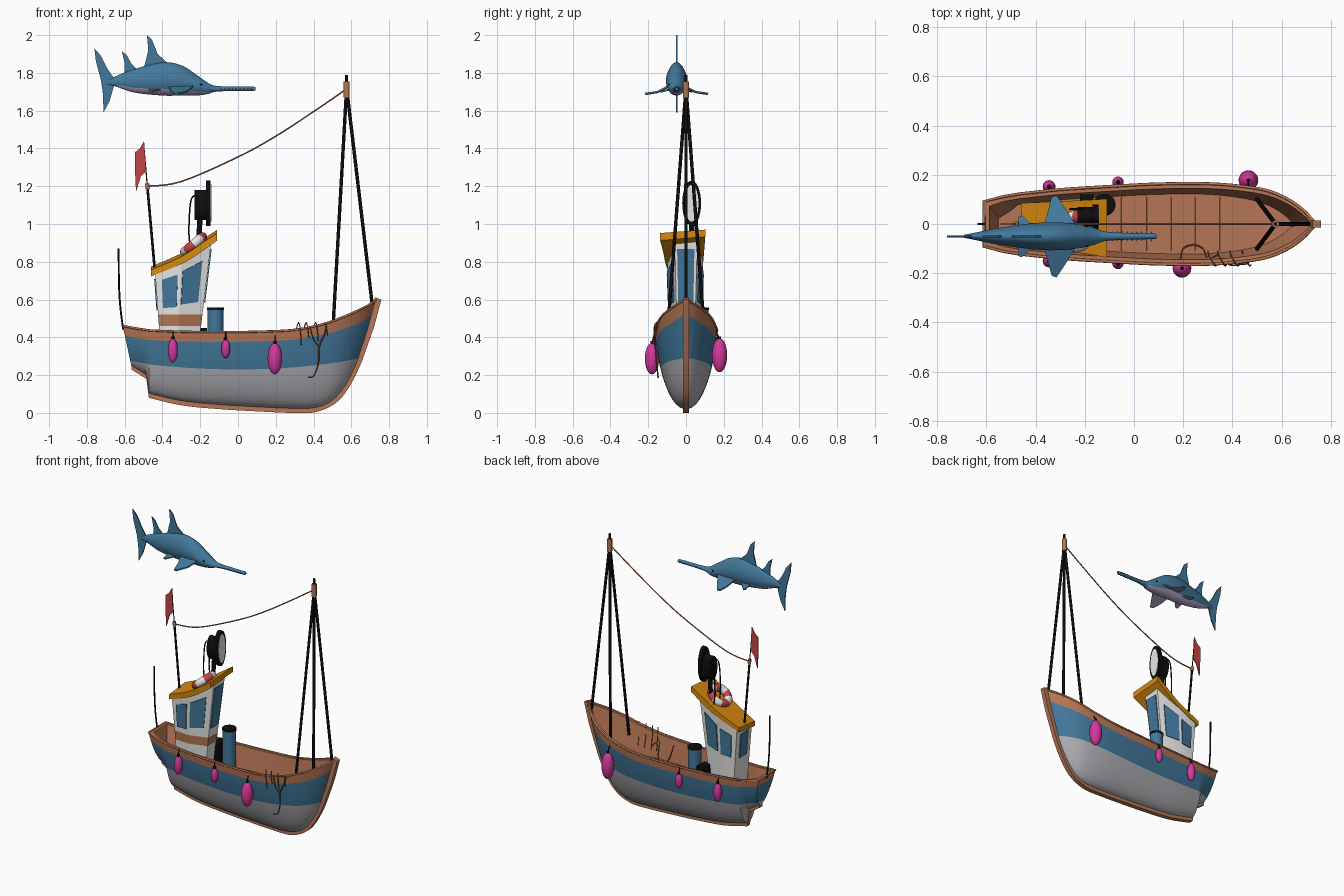
import bpy, bmesh, math
from mathutils import Vector, Matrix

if "Cube" in bpy.data.objects:
    bpy.data.objects.remove(bpy.data.objects["Cube"])

COL = dict(blue=(.055, .19, .33), grey=(.42, .42, .45), lilac=(.40, .34, .50), brown=(.47, .18, .09),
           orange=(.68, .25, .005), magenta=(.65, .04, .33), red=(.55, .06, .06), white=(.8, .8, .78),
           black=(.004, .004, .004), rope_brown=(.25, .10, .05))
MAT = {}
for n, c in COL.items():
    MAT[n] = bpy.data.materials.new(n)
    MAT[n].diffuse_color = (*c, 1)


def finish(name, bm, mats, angle=35):
    me = bpy.data.meshes.new(name)
    bm.to_mesh(me)
    bm.free()
    ob = bpy.data.objects.new(name, me)
    bpy.context.collection.objects.link(ob)
    for m in mats:
        me.materials.append(MAT[m])
    bpy.ops.object.select_all(action='DESELECT')
    ob.select_set(True)
    bpy.context.view_layer.objects.active = ob
    bpy.ops.object.shade_smooth_by_angle(angle=math.radians(angle))
    return ob


def grid(rows, rule, closed=False, caps=False):
    """Skin a list of point rows; rule(i, j) gives the material index."""
    bm = bmesh.new()
    vs = [[bm.verts.new(p) for p in r] for r in rows]
    n = len(rows[0])
    for i in range(len(rows) - 1):
        for j in range(n if closed else n - 1):
            k = (j + 1) % n
            f = bm.faces.new((vs[i][j], vs[i][k], vs[i + 1][k], vs[i + 1][j]))
            f.material_index = rule(i, j)
    if caps:
        bm.faces.new(vs[0])
        bm.faces.new(vs[-1])
        bmesh.ops.recalc_face_normals(bm, faces=bm.faces)
    bmesh.ops.remove_doubles(bm, verts=bm.verts, dist=1e-4)
    return bm


def plate(name, pts, off, mats, under=False):
    """Thin slab of an outline, thickened by +-off; under paints its underside."""
    off = Vector(off)
    bm = grid([[Vector(p) - off for p in pts], [Vector(p) + off for p in pts]], lambda i, j: 0, True, True)
    for f in bm.faces:
        f.material_index = int(under and f.normal.z < -.5)
    return finish(name, bm, mats)


def tube(name, pts, r, mat):
    cu = bpy.data.curves.new(name, 'CURVE')
    cu.dimensions = '3D'
    cu.bevel_depth, cu.bevel_resolution, cu.use_fill_caps = r, 2, True
    s = cu.splines.new('POLY')
    s.points.add(len(pts) - 1)
    for p, q in zip(s.points, pts):
        p.co = (*q, 1)
    cu.materials.append(MAT[mat])
    bpy.context.collection.objects.link(bpy.data.objects.new(name, cu))


def ball(name, c, s, mat):
    bm = bmesh.new()
    bmesh.ops.create_uvsphere(bm, u_segments=20, v_segments=14, radius=1,
                              matrix=Matrix.Translation(c) @ Matrix.Diagonal((*s, 1)))
    finish(name, bm, [mat], 60)


def drum(name, c, size, mat, rot=Matrix()):
    bm = bmesh.new()
    bmesh.ops.create_cone(bm, cap_ends=True, segments=28, radius1=1, radius2=1, depth=1,
                          matrix=Matrix.Translation(c) @ rot @ Matrix.Diagonal((*size, 1)))
    finish(name, bm, [mat])


def smooth(pts, n=5):
    out = []
    for i in range(len(pts) - 1):
        q = [pts[max(0, min(len(pts) - 1, i + k))] for k in (-1, 0, 1, 2)]
        for s in range(n):
            t = s / n
            out.append(tuple(.5 * (2 * b + (c - a) * t + (2 * a - 5 * b + 4 * c - d) * t * t
                                   + (3 * b - a - 3 * c + d) * t ** 3) for a, b, c, d in zip(*q)))
    return out + [tuple(pts[-1])]


# Hull stations: keel x, keel z, sheer x, sheer z, half width
stern = [(-.565, .25, -.61, .46, 0), (-.565, .25, -.61, .46, .092), (-.485, .20, -.53, .446, .112)]
ST = stern + smooth([(-.472, .10, -.47, .437, .122), (-.3, .06, -.3, .43, .14), (-.1, .04, -.1, .428, .153),
                     (.1, .028, .1, .43, .163), (.28, .02, .3, .44, .164), (.40, .022, .45, .47, .152),
                     (.49, .055, .55, .505, .133), (.56, .13, .63, .54, .098), (.62, .24, .69, .57, .055),
                     (.665, .36, .72, .59, .022), (.70, .46, .735, .60, .006)])
full = lambda v: .5 * max(v, 0) ** .36 + .5 * (1 - (1 - v) ** 2) ** .6
rows = []
for k, (kx, kz, sx, sz, w) in enumerate(ST):
    at = lambda v: (kx + (sx - kx) * v, -w * full(v), kz + (sz - kz) * v)
    vb = 1 - (.052 + .025 * min(1, max(0, (sx - .4) / .25))) / (sz - kz)
    vg = min(vb, max(0, (.23 + .12 * sx * sx - kz) / (sz - kz)))
    vd = max(.08, (.285 + .6 * max(0, sz - .50) - kz) / (sz - kz))
    d = at(vd)
    sh = .022 if k < 2 else 0
    row = [(d[0] + sh, 0, d[2]), (d[0] + sh, -max(0, w * full(vd) - .024), d[2]),
           (sx + sh, -max(0, w - .02), sz), at(1)]
    row += [at(vb + (vg - vb) * s / 3) for s in range(4)]
    row += [at(vg * (1 - s / 8) ** 1.5) for s in range(1, 9)]
    rows.append(row)
hull = finish('hull', grid(rows, lambda i, j: 0 if j < 4 else 1 if j < 7 else 2), ['brown', 'blue', 'grey'], 40)
m = hull.modifiers.new('mirror', 'MIRROR')
m.use_axis = (False, True, False)

# Gunwale rail, keel and stem
rim = [(s[2], -s[4], s[3]) for s in ST]
tube('gunwale_rail', rim + [(x, -y, z) for x, y, z in reversed(rim)], .006, 'brown')
keel = [(s[0], s[1]) for s in ST[1:]] + [(.737, .60)]
inner = [(x - (.012 if x > .5 else 0), z + .012) for x, z in keel]
outer = [(x + .022 * min(1, max(0, (x - .38) / .15)), z - .02 * min(1, max(0, 1 - (x - .4) / .2))) for x, z in keel]
keel_rows = [[(a[0], -.015, a[1]), (b[0], -.015, b[1]), (b[0], .015, b[1]), (a[0], .015, a[1])]
             for a, b in zip(inner, outer)]
finish('keel_and_stem', grid(keel_rows, lambda i, j: 0, True, True), ['brown'])

# Deck planks
for x in (-.05, .05, .15, .25, .35):
    tube('deck_seam', [(x, -.11, .285), (x, .11, .285)], .002, 'brown')

# Wheelhouse: six walls flaring upwards, with a brown band on the near side and front
lo = [(-.41, -.075), (-.32, -.08), (-.21, -.045), (-.21, .045), (-.32, .08), (-.41, .075)]
hi = [(-.44, -.085, .755), (-.30, -.10, .815), (-.14, -.06, .92), (-.14, .06, .92), (-.30, .09, .815), (-.44, .08, .755)]


def wall(i, z):
    a, b = Vector((*lo[i % 6], .34)), Vector(hi[i % 6])
    return a + (b - a) * ((z - .34) / (b.z - .34))


levels = [[wall(i, z) for i in range(6)] for z in (.27, .46, .52)] + [[Vector(p) for p in hi]]
finish('wheelhouse', grid(levels, lambda i, j: int(i == 1 and j < 3), True, True), ['white', 'brown'], 20)


def window(i, u0, u1, v0, v1):
    a, b, c, d = wall(i, .52), wall(i + 1, .52), Vector(hi[(i + 1) % 6]), Vector(hi[i])
    n = (b - a).cross(d - a).normalized()
    pts = [a.lerp(b, u).lerp(d.lerp(c, u), v) + n * .004 for u, v in ((u0, v0), (u1, v0), (u1, v1), (u0, v1))]
    plate('window', pts, n * .003, ['blue'])


window(0, .25, .88, .14, .74)
window(1, .06, .74, .18, .76)
window(2, .1, .88, .16, .87)
window(3, .26, .94, .18, .76)
window(4, .12, .75, .14, .74)
window(5, .25, .75, .1, .8)

# Sloping roof, slightly askew
R = smooth([(-.46, .735, .765, -.085, .085), (-.3, .80, .835, -.108, .092), (-.2, .86, .90, -.12, .097),
            (-.11, .925, .96, -.137, .102)], 4)
finish('roof', grid([[(x, l, b - .012), (x, r, b + .008), (x, r, t + .01), (x, l, t - .008)] for x, b, t, l, r in R],
                    lambda i, j: 0, True, True), ['orange'])

# Funnel and engine box
drum('funnel', (-.12, .078, .415), (.042, .042, .27), 'blue')
drum('funnel_rim', (-.12, .078, .552), (.045, .045, .012), 'black')
plate('engine_box', [(-.22, .04, .36), (-.165, .04, .36), (-.165, .12, .36), (-.22, .12, .36)], (0, 0, .09), ['black'])

# Searchlight
ax = Matrix.Rotation(math.pi / 2, 4, 'Y')
drum('lamp_rim', (-.157, .03, 1.11), (.12, .05, .024), 'black', ax)
drum('lamp_glass', (-.1435, .03, 1.11), (.098, .036, .004), 'white', ax)
drum('lamp_body', (-.195, .03, 1.10), (.08, .04, .07), 'black', ax)
for y in (.0, .06):
    tube('lamp_bracket', smooth([(-.25, y, .86), (-.26, y, .96), (-.25, y, 1.12), (-.22, y, 1.15), (-.19, y, 1.12)]), .004, 'black')
tube('lamp_post', [(-.21, .03, .88), (-.20, .03, 1.05)], .014, 'black')

# Life ring lying on the roof
T = Matrix.Translation((-.235, -.03, .892)) @ Matrix.Rotation(math.radians(-40), 4, 'Y')
ring = [[T @ Vector(((.06 + .026 * math.cos(b)) * math.cos(a), (.06 + .026 * math.cos(b)) * math.sin(a), .026 * math.sin(b)))
         for b in [-j * math.tau / 12 for j in range(12)]] for a in [i * math.tau / 32 for i in range(33)]]
finish('life_ring', grid(ring, lambda i, j: (i // 4) % 2, True), ['white', 'red'], 60)

# Masts, rope and flag
tube('rear_mast', [(-.44, 0, .75), (-.48, 0, 1.2)], .007, 'black')
tube('flag_pole', [(-.48, 0, 1.2), (-.50, 0, 1.43)], .003, 'black')
tube('mast_knot', [(-.478, 0, 1.185), (-.481, 0, 1.215)], .011, 'brown')
plate('flag', [(-.497, 0, 1.44), (-.52, 0, 1.40), (-.545, 0, 1.38), (-.545, 0, 1.28), (-.54, 0, 1.17),
               (-.515, 0, 1.25), (-.488, 0, 1.28)], (0, .003, 0), ['red'])
for foot in ((.712, 0, .56), (.5, -.1, .40), (.5, .1, .40)):
    tube('tripod_leg', [foot, (.575, 0, 1.72)], .009, 'black')
tube('tripod_tip', [(.575, 0, 1.66), (.575, 0, 1.79)], .008, 'black')
tube('tripod_binding', [(.575, 0, 1.67), (.575, 0, 1.755)], .016, 'brown')
tube('signal_rope', smooth([(-.48, 0, 1.2), (-.3, 0, 1.225), (0, 0, 1.355), (.2, 0, 1.465), (.4, 0, 1.595), (.575, 0, 1.715)]), .004, 'brown')
tube('aerial', smooth([(-.607, 0, .44), (-.622, 0, .55), (-.63, 0, .68), (-.632, 0, .87)]), .005, 'black')

# Fenders hung along both sides
for x, y, z, r, h, gy in ((-.345, -.15, .33, .026, .064, -.142), (-.345, .152, .33, .026, .064, .142),
                          (-.065, -.16, .34, .023, .05, -.16), (-.065, .17, .34, .023, .05, .16),
                          (.195, -.18, .287, .038, .083, -.17), (.465, .178, .305, .04, .09, .158)):
    ball('fender', (x, y, z), (r, r, h), 'magenta')
    drum('fender_cap', (x, y, z + h), (.008, .008, .02), 'black')
    tube('fender_line', [(x, y, z + h), (x, gy, z + h + .04)], .003, 'black')

# Loose ropes over the bow gunwale
for x, s in ((.32, .36), (.36, .40), (.41, .38), (.46, .41)):
    tube('draped_rope', smooth([(x - .02, -.11, .34), (x - .015, -.13, .42), (x, -.155, .478), (x + .01, -.17, .44), (x + .015, -.166, s)]), .0028, 'rope_brown')
tube('hanging_rope', smooth([(.47, -.145, .48), (.46, -.16, .42), (.43, -.162, .35), (.425, -.156, .26), (.40, -.148, .195), (.37, -.15, .19)]), .004, 'rope_brown')
tube('second_hanging_rope', smooth([(.38, -.162, .46), (.40, -.168, .39), (.43, -.165, .35)]), .003, 'rope_brown')
tube('deck_rope', smooth([(.19, -.14, .40), (.2, -.1, .31), (.24, -.085, .29), (.28, -.1, .31), (.3, -.14, .40), (.34, -.125, .36)]), .003, 'rope_brown')

# Sawfish body: x, centre z, half height, half width
Y = -.05
B = smooth([(-.69, 1.747, .012, .006), (-.65, 1.755, .026, .014), (-.55, 1.758, .062, .034), (-.4, 1.768, .088, .054),
            (-.3, 1.76, .08, .056), (-.22, 1.735, .055, .048), (-.16, 1.718, .03, .034), (-.12, 1.716, .016, .02),
            (-.04, 1.716, .012, .014), (.08, 1.716, .011, .011), (.09, 1.716, .006, .006)])
# cross-section is narrower above than below
body = [[(x, Y + w * math.cos(a) * (1 - .2 * max(0, math.sin(a))), z + h * math.sin(a))
         for a in [j * math.tau / 20 for j in range(20)]] for x, z, h, w in B]
finish('sawfish_body', grid(body, lambda i, j: int(12 <= j <= 17 and -.64 < B[i][0] < -.15), True, True), ['blue', 'lilac'], 60)
for name, o in (('front_dorsal_fin', [(-.50, 1.82), (-.475, 1.92), (-.482, 2.0), (-.455, 1.975), (-.425, 1.90), (-.37, 1.85)]),
                ('rear_dorsal_fin', [(-.60, 1.78), (-.60, 1.85), (-.615, 1.915), (-.59, 1.895), (-.565, 1.85), (-.53, 1.815)]),
                ('tail_fin', [(-.645, 1.755), (-.69, 1.82), (-.725, 1.89), (-.76, 1.93), (-.752, 1.86), (-.725, 1.76),
                              (-.715, 1.69), (-.712, 1.59), (-.68, 1.65), (-.66, 1.72)])):
    plate(name, [(x, Y, z) for x, z in o], (0, .004, 0), ['blue'])
for s in (-1, 1):
    plate('pectoral_fin', [(-.23, Y + s * .035, 1.735), (-.27, Y + s * .10, 1.70), (-.315, Y + s * .167, 1.69),
                           (-.335, Y + s * .16, 1.688), (-.35, Y + s * .10, 1.698), (-.37, Y + s * .035, 1.73)],
          (0, 0, .005), ['blue', 'lilac'], True)
    plate('pelvic_fin', [(-.40, Y + s * .03, 1.715), (-.455, Y + s * .085, 1.70), (-.47, Y + s * .08, 1.70),
                         (-.47, Y + s * .025, 1.715)], (0, 0, .004), ['blue', 'lilac'], True)
    ball('eye', (-.195, Y + s * .04, 1.738), (.006, .004, .006), 'black')
    for i in range(9):
        x = -.09 + i * .02
        plate('saw_tooth', [(x - .005, Y + s * .009, 1.716), (x + .005, Y + s * .009, 1.716), (x + .002, Y + s * .022, 1.716)],
              (0, 0, .002), ['blue'])

for m in bpy.data.materials:
    if m.users and not m.is_grease_pencil:
        m.use_nodes = True
        m.node_tree.nodes["Principled BSDF"].inputs["Base Color"].default_value = m.diffuse_color
